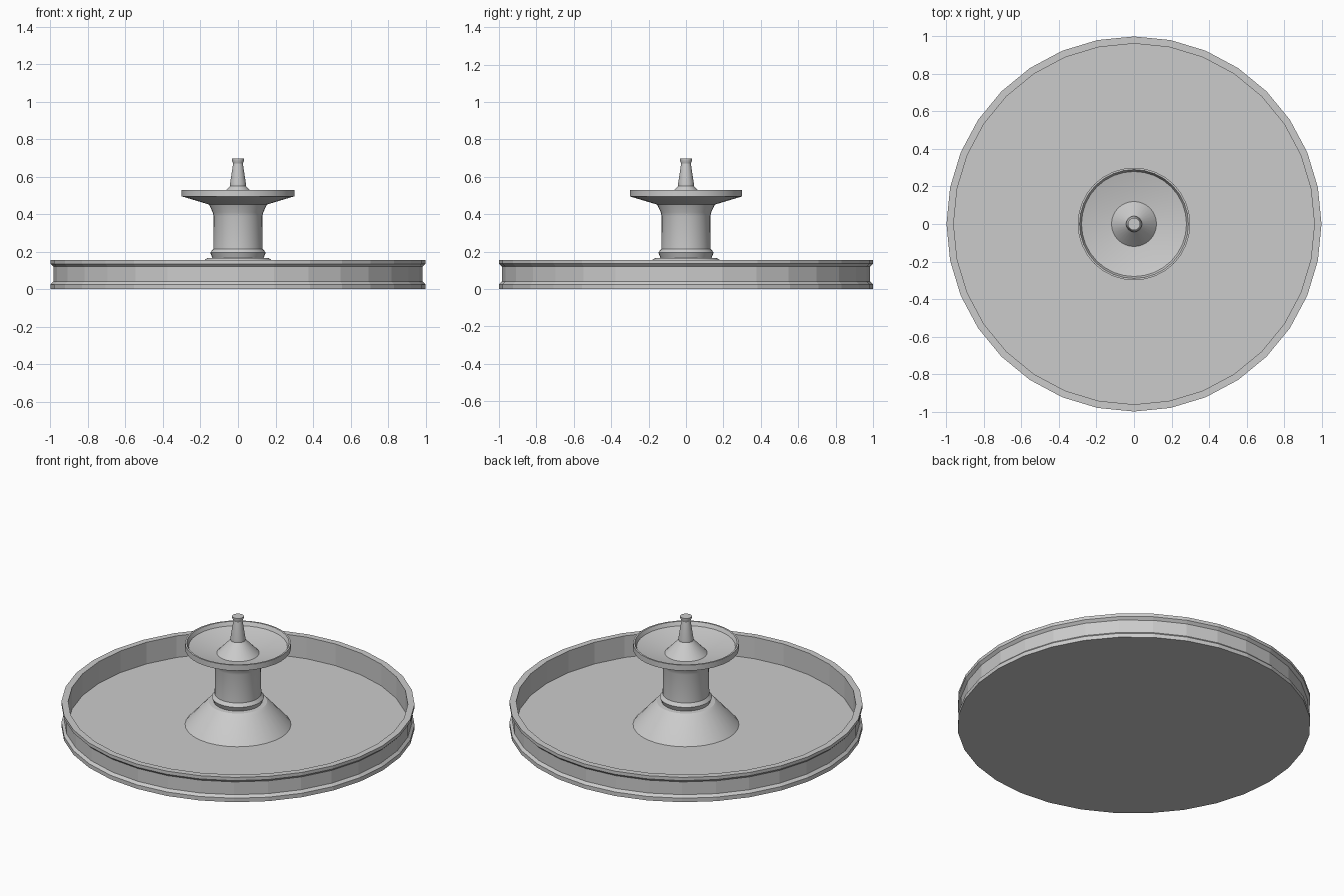
import bpy, bmesh, math

if "Cube" in bpy.data.objects:
    bpy.data.objects.remove(bpy.data.objects["Cube"])

SIDES = 32


def lathe(name, profile, smooth=True):
    """Revolve (radius, z) points around the z axis; radius 0 closes to a pole."""
    bm = bmesh.new()
    rings = []
    for r, z in profile:
        if r == 0:
            rings.append([bm.verts.new((0, 0, z))] * SIDES)
        else:
            rings.append([bm.verts.new((r * math.cos(a), r * math.sin(a), z))
                          for a in (2 * math.pi * i / SIDES for i in range(SIDES))])
    for low, high in zip(rings, rings[1:]):
        for i in range(SIDES):
            j = (i + 1) % SIDES
            corners = list(dict.fromkeys((low[i], low[j], high[j], high[i])))
            bm.faces.new(corners)
    bmesh.ops.recalc_face_normals(bm, faces=bm.faces[:])
    mesh = bpy.data.meshes.new(name)
    bm.to_mesh(mesh)
    bm.free()
    obj = bpy.data.objects.new(name, mesh)
    bpy.context.collection.objects.link(obj)
    if smooth:
        bpy.ops.object.select_all(action='DESELECT')
        obj.select_set(True)
        bpy.context.view_layer.objects.active = obj
        bpy.ops.object.shade_smooth_by_angle(angle=math.radians(25))
    return obj


# Wide faceted basin with a slightly recessed outer band
lathe("basin", [(0, 0), (1.0, 0), (1.0, 0.025), (0.985, 0.04), (0.985, 0.12),
                (1.0, 0.135), (1.0, 0.155), (0.962, 0.155), (0.962, 0.02), (0, 0.02)],
      smooth=False)

# Conical foot, collar and column
lathe("pedestal", [(0, 0.02), (0.30, 0.02), (0.18, 0.155), (0.165, 0.165),
                   (0.137, 0.167), (0.148, 0.195), (0.132, 0.215),
                   (0.13, 0.39), (0.135, 0.41), (0.155, 0.453), (0, 0.453)])

# Upper bowl with shallow dished inside
lathe("upper_bowl", [(0, 0.45), (0.15, 0.45), (0.30, 0.495), (0.30, 0.53),
                     (0.29, 0.53), (0.28, 0.507), (0.12, 0.468), (0, 0.468)])

# Spout: cone base and tapered nozzle with a flared tip
lathe("spout", [(0, 0.466), (0.122, 0.466), (0.042, 0.55), (0.042, 0.565),
                (0.026, 0.67), (0.033, 0.688), (0.033, 0.697), (0, 0.697)])
